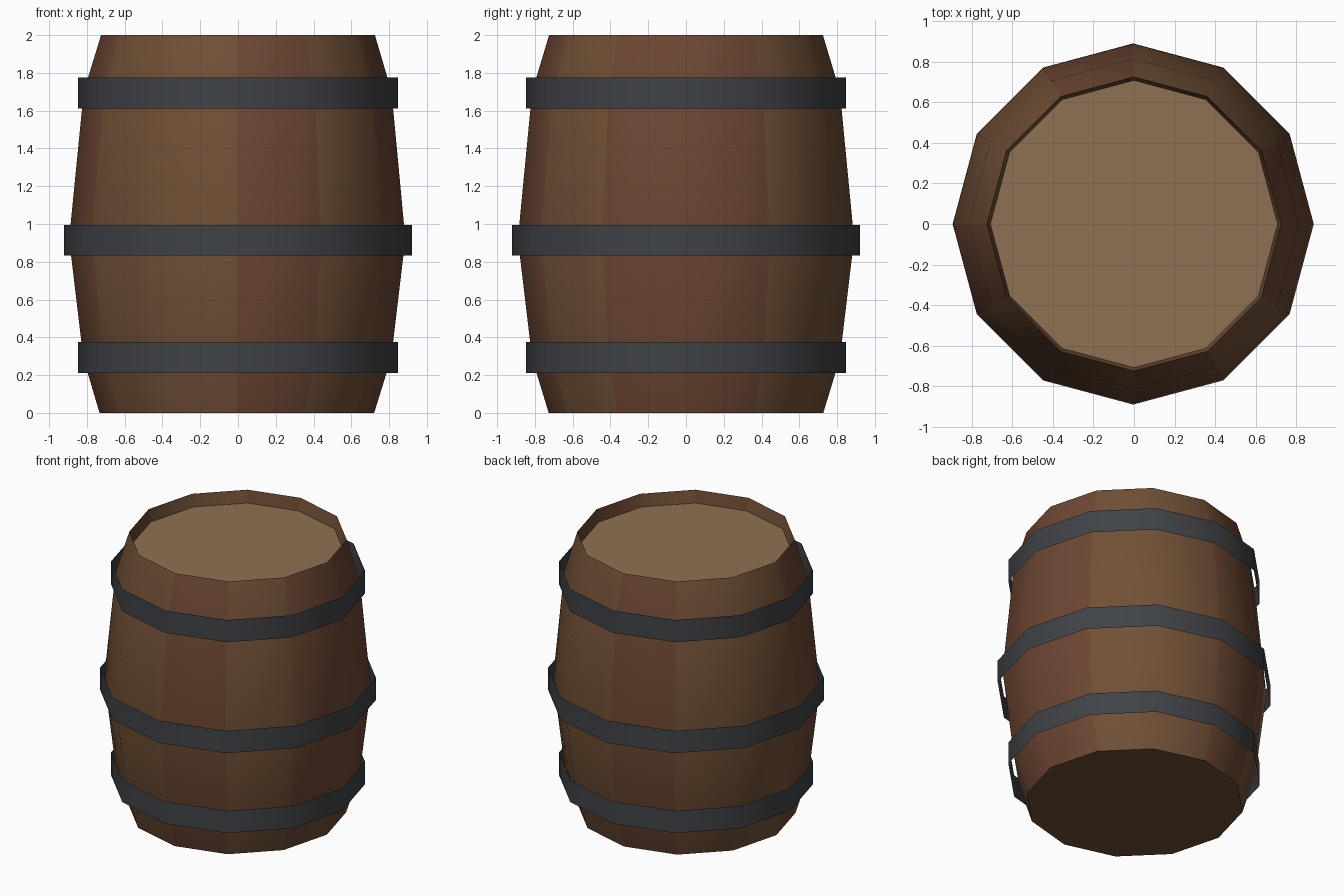
import bpy, bmesh, math

if "Cube" in bpy.data.objects:
    bpy.data.objects.remove(bpy.data.objects["Cube"])

SIDES = 12


def material(name, rgb):
    m = bpy.data.materials.new(name)
    m.diffuse_color = (*rgb, 1)
    m.use_nodes = True
    m.node_tree.nodes["Principled BSDF"].inputs["Base Color"].default_value = m.diffuse_color
    return m


WOOD = material("wood", (0.165, 0.080, 0.036))
RED_WOOD = material("reddish_wood", (0.150, 0.062, 0.032))
LID = material("lid_wood", (0.27, 0.165, 0.085))
IRON = material("iron", (0.05, 0.055, 0.062))


def lathe(name, rings, mats, pick=lambda i: 0, cap_first=False, smooth=True):
    """Open 12-sided shell through rings of (radius, z, x offset)."""
    bm = bmesh.new()
    loops = []
    for r, z, dx in rings:
        loops.append([bm.verts.new((dx + r * math.cos(math.tau * i / SIDES),
                                    r * math.sin(math.tau * i / SIDES), z))
                      for i in range(SIDES)])
    for a, b in zip(loops, loops[1:]):
        for i in range(SIDES):
            j = (i + 1) % SIDES
            f = bm.faces.new((a[i], a[j], b[j], b[i]))
            f.material_index = pick(i)
    if cap_first:
        bm.faces.new(loops[0][::-1])
    me = bpy.data.meshes.new(name)
    bm.to_mesh(me)
    bm.free()
    for m in mats:
        me.materials.append(m)
    ob = bpy.data.objects.new(name, me)
    bpy.context.collection.objects.link(ob)
    if smooth:
        bpy.ops.object.select_all(action='DESELECT')
        ob.select_set(True)
        bpy.context.view_layer.objects.active = ob
        bpy.ops.object.shade_smooth_by_angle(angle=math.radians(40))
    return ob


# Staves: bulging body, closed base, thin inner rim going down to the lid
lathe("barrel_body",
      [(0.727, 0, -0.006), (0.815, 0.29, -0.004), (0.89, 0.92, -0.004),
       (0.815, 1.70, -0.002), (0.725, 2.0, 0), (0.708, 1.91, 0)],
      [WOOD, RED_WOOD], lambda i: int(i in (0, 3, 6, 9, 11)), cap_first=True)

# Recessed lid
lid = lathe("lid", [(0.708, 1.91, 0)], [LID], cap_first=True, smooth=False)
lid.data.flip_normals()

# Iron hoops: thin open strips standing off the staves
for name, r, z in (("lower_hoop", 0.848, 0.212),
                   ("middle_hoop", 0.92, 0.832),
                   ("upper_hoop", 0.848, 1.612)):
    lathe(name, [(r, z, 0), (r, z + 0.163, 0)], [IRON])
